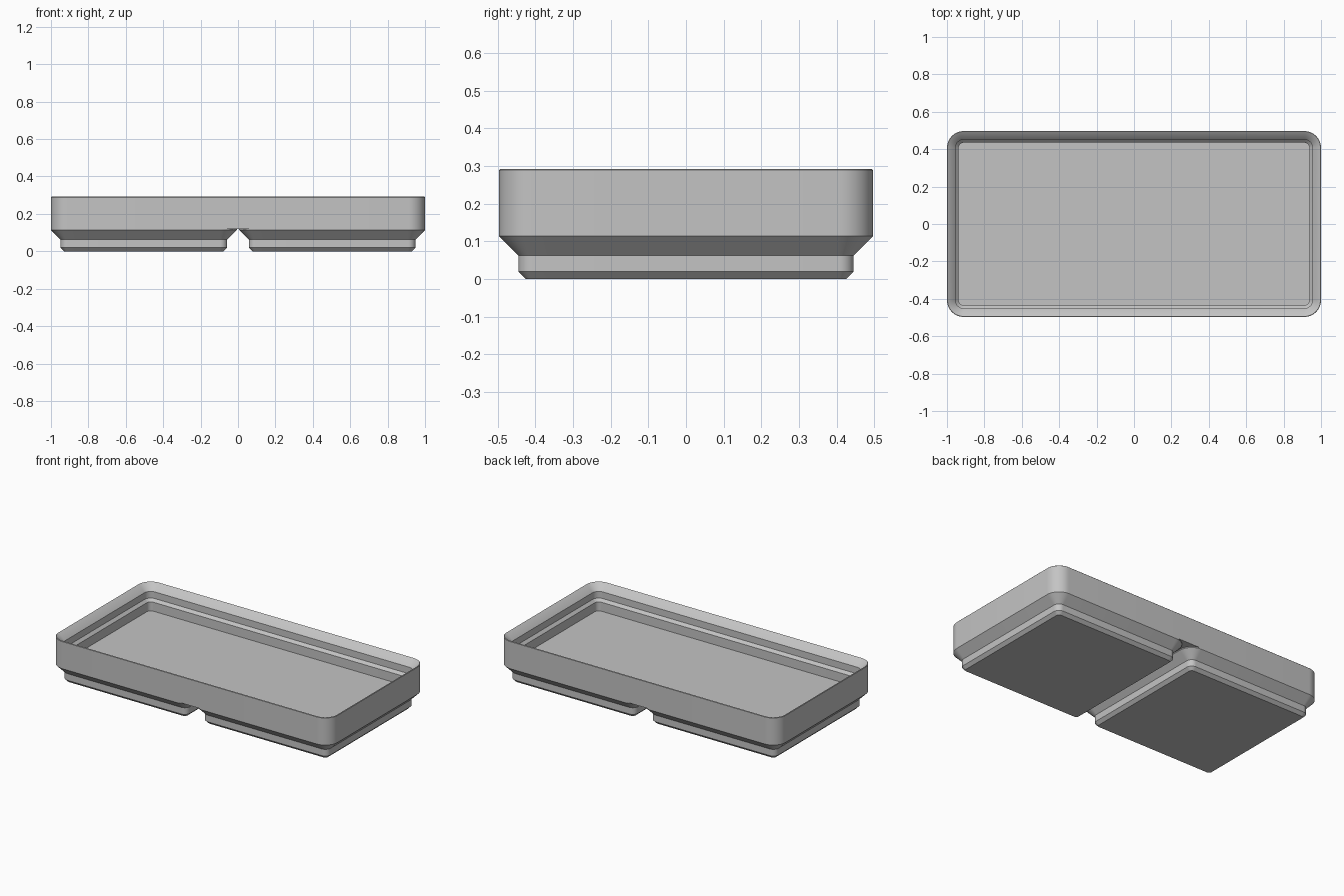
import bpy
import bmesh
import math

cube = bpy.data.objects.get("Cube")
if cube:
    bpy.data.objects.remove(cube, do_unlink=True)

CORNER = 0.09      # outer corner radius
CORNER_STEPS = 12  # segments per rounded corner
CELL_X = 0.503     # centre of each foot
HALF_Y = 0.497
JOIN_Z = 0.12      # where the feet meet the tray

grey = bpy.data.materials.new("grey plastic")
grey.use_nodes = True
colour = (0.55, 0.55, 0.55, 1)
grey.diffuse_color = colour
grey.node_tree.nodes["Principled BSDF"].inputs["Base Color"].default_value = colour


def rounded_ring(bm, half_x, half_y, inset, z):
    """Rounded rectangle whose corners stay concentric at every inset."""
    radius = CORNER - inset
    ring = []
    for quarter, (sx, sy) in enumerate([(1, 1), (-1, 1), (-1, -1), (1, -1)]):
        for step in range(CORNER_STEPS + 1):
            a = (quarter + step / CORNER_STEPS) * math.pi / 2
            ring.append(bm.verts.new((sx * (half_x - CORNER) + radius * math.cos(a),
                                      sy * (half_y - CORNER) + radius * math.sin(a), z)))
    return ring


def loft(name, half_x, half_y, profile, centre_x=0):
    """Skin rounded rings along an (inset, height) profile and cap both ends."""
    bm = bmesh.new()
    rings = [rounded_ring(bm, half_x, half_y, i, z) for i, z in profile]
    for low, high in zip(rings, rings[1:]):
        for k in range(len(low)):
            n = (k + 1) % len(low)
            bm.faces.new((low[k], low[n], high[n], high[k]))
    bm.faces.new(rings[0][::-1])
    bm.faces.new(rings[-1])
    bmesh.ops.recalc_face_normals(bm, faces=bm.faces)
    mesh = bpy.data.meshes.new(name)
    bm.to_mesh(mesh)
    bm.free()
    mesh.materials.append(grey)
    obj = bpy.data.objects.new(name, mesh)
    obj.location.x = centre_x
    bpy.context.collection.objects.link(obj)
    bpy.ops.object.select_all(action="DESELECT")
    obj.select_set(True)
    bpy.context.view_layer.objects.active = obj
    bpy.ops.object.shade_smooth_by_angle(angle=math.radians(30))
    return obj


# Tray: outer wall, rim, stepped stacking lip, then the recessed floor
loft("tray", 1.0, HALF_Y, [
    (0, JOIN_Z), (0, 0.289), (0.003, 0.292), (0.006, 0.291),
    (0.0455, 0.248), (0.0455, 0.205), (0.0623, 0.188), (0.0623, 0.13)])

# Feet: two chamfered blocks that flare out under the tray
foot_profile = [(0.0707, 0), (0.0515, 0.0192), (0.0515, 0.0623), (0, 0.1138), (0, JOIN_Z)]
for name, side in (("right_foot", -1), ("left_foot", 1)):
    loft(name, HALF_Y, HALF_Y, foot_profile, side * CELL_X)
